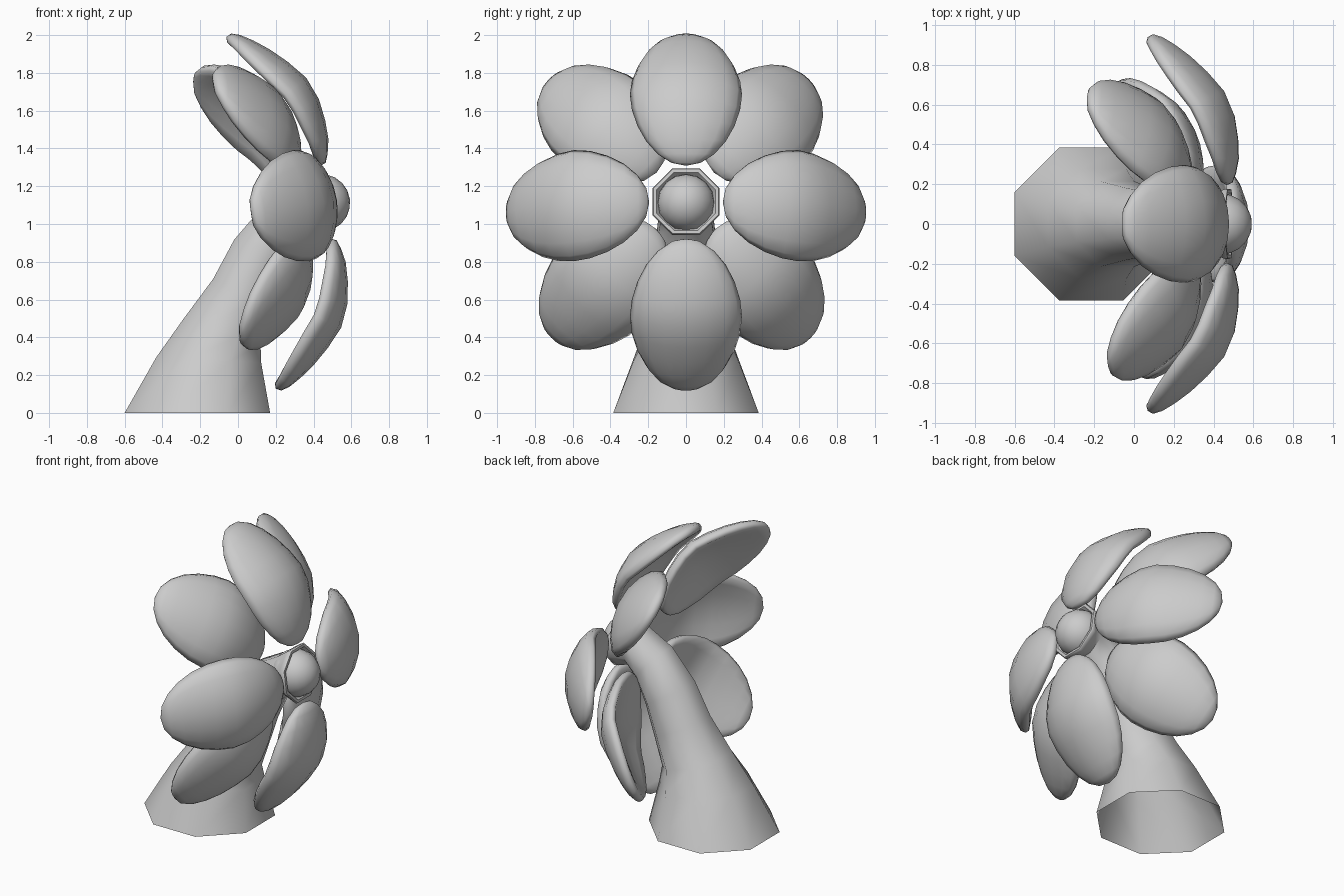
import bpy, bmesh, math
from mathutils import Vector, Matrix

cube = bpy.data.objects.get("Cube")
if cube:
    bpy.data.objects.remove(cube, do_unlink=True)

grey = bpy.data.materials.new("plain grey")
grey.use_nodes = True
grey.diffuse_color = (0.6, 0.6, 0.6, 1)
grey.node_tree.nodes["Principled BSDF"].inputs["Base Color"].default_value = (0.6, 0.6, 0.6, 1)

# Head frames: local x = flower axis, y = sideways, z = up, leaning back slightly
HEAD = Matrix.Translation((0.5, 0, 1.12)) @ Matrix.Rotation(math.radians(-8), 4, 'Y')
BACK = (Matrix.Translation((0.318, 0, 1.125)) @ Matrix.Rotation(math.radians(4.5), 4, 'Z')
        @ Matrix.Rotation(math.radians(-6), 4, 'Y'))


def finish(name, bm, matrix=None, angle=50):
    bmesh.ops.recalc_face_normals(bm, faces=bm.faces)
    mesh = bpy.data.meshes.new(name)
    bm.to_mesh(mesh)
    bm.free()
    mesh.materials.append(grey)
    obj = bpy.data.objects.new(name, mesh)
    bpy.context.collection.objects.link(obj)
    if matrix:
        obj.matrix_world = matrix
    bpy.ops.object.select_all(action='DESELECT')
    obj.select_set(True)
    bpy.context.view_layer.objects.active = obj
    bpy.ops.object.shade_smooth_by_angle(angle=math.radians(angle))


# Petal middle line: (depth along the axis, distance from the axis)
SPINE = [Vector((a, 0, r)) for a, r in
         [(-0.035, 0.195), (-0.02, 0.32), (-0.035, 0.5), (-0.09, 0.635),
          (-0.195, 0.755), (-0.29, 0.84), (-0.39, 0.915), (-0.435, 0.94)]]
PARTS = [(b - a).length for a, b in zip(SPINE, SPINE[1:])]


def along(t):
    """Point at fraction t of the spine length."""
    left = max(0, min(1, t)) * sum(PARTS)
    for a, b, length in zip(SPINE, SPINE[1:], PARTS):
        if left <= length + 1e-6:
            return a.lerp(b, left / length)
        left -= length
    return SPINE[-1]


def petal(name, matrix):
    """A thick pad with a rounded rim, bent along the spine and cupped backwards."""
    bm = bmesh.new()
    bmesh.ops.create_uvsphere(bm, u_segments=16, v_segments=12, radius=1)
    for v in bm.verts:
        thick, side, length = v.co
        t = (length + 1) / 2
        tangent = (along(t + 0.1) - along(t - 0.1)).normalized()
        normal = Vector((tangent.z, 0, -tangent.x))
        pad = math.copysign(abs(thick) ** 0.55, thick)
        depth = 0.055 * pad - 0.085 * side ** 2
        v.co = along(t) + normal * depth + Vector((0, 0.297 * side, 0))
    finish(name, bm, matrix, 80)


# Front ring of four petals, back ring of four set deeper, wider and turned a little
for i in range(4):
    petal(f"front_petal_{i + 1}", HEAD @ Matrix.Rotation(i * math.pi / 2, 4, 'X'))
    petal(f"back_petal_{i + 1}", BACK @ Matrix.Rotation((i + 0.5) * math.pi / 2, 4, 'X')
          @ Matrix.Translation((0, 0, 0.02)))

# Stem: octagonal rings (x, z, half width, lean from vertical), ending in a lipped cup
RINGS = [(-0.215, 0, 0.385, 0), (-0.155, 0.28, 0.278, 3), (-0.085, 0.43, 0.215, 18),
         (0.03, 0.63, 0.18, 26), (0.12, 0.83, 0.165, 32), (0.24, 1.0, 0.145, 50),
         (0.37, 1.09, 0.13, 75), (0.44, 1.112, 0.165, 82), (0.47, 1.118, 0.177, 82),
         (0.48, 1.12, 0.172, 82), (0.48, 1.12, 0.155, 82), (0.42, 1.11, 0.12, 82)]
bm = bmesh.new()
previous = None
for x, z, half, lean in RINGS:
    place = Matrix.Translation((x, 0, z)) @ Matrix.Rotation(math.radians(lean), 4, 'Y')
    radius = half / math.cos(math.pi / 8)
    angles = [(k + 0.5) * math.pi / 4 for k in range(8)]
    ring = [bm.verts.new(place @ Vector((radius * math.cos(a), radius * math.sin(a), 0)))
            for a in angles]
    if previous:
        for k in range(8):
            n = (k + 1) % 8
            bm.faces.new((previous[k], previous[n], ring[n], ring[k]))
    previous = ring
finish("stem", bm)

# Round centre of the flower
bm = bmesh.new()
bmesh.ops.create_uvsphere(bm, u_segments=16, v_segments=10, radius=0.153,
                          matrix=Matrix.Rotation(math.pi / 2, 4, 'Y'))
finish("flower_centre", bm, HEAD @ Matrix.Translation((-0.06, 0, 0)))
